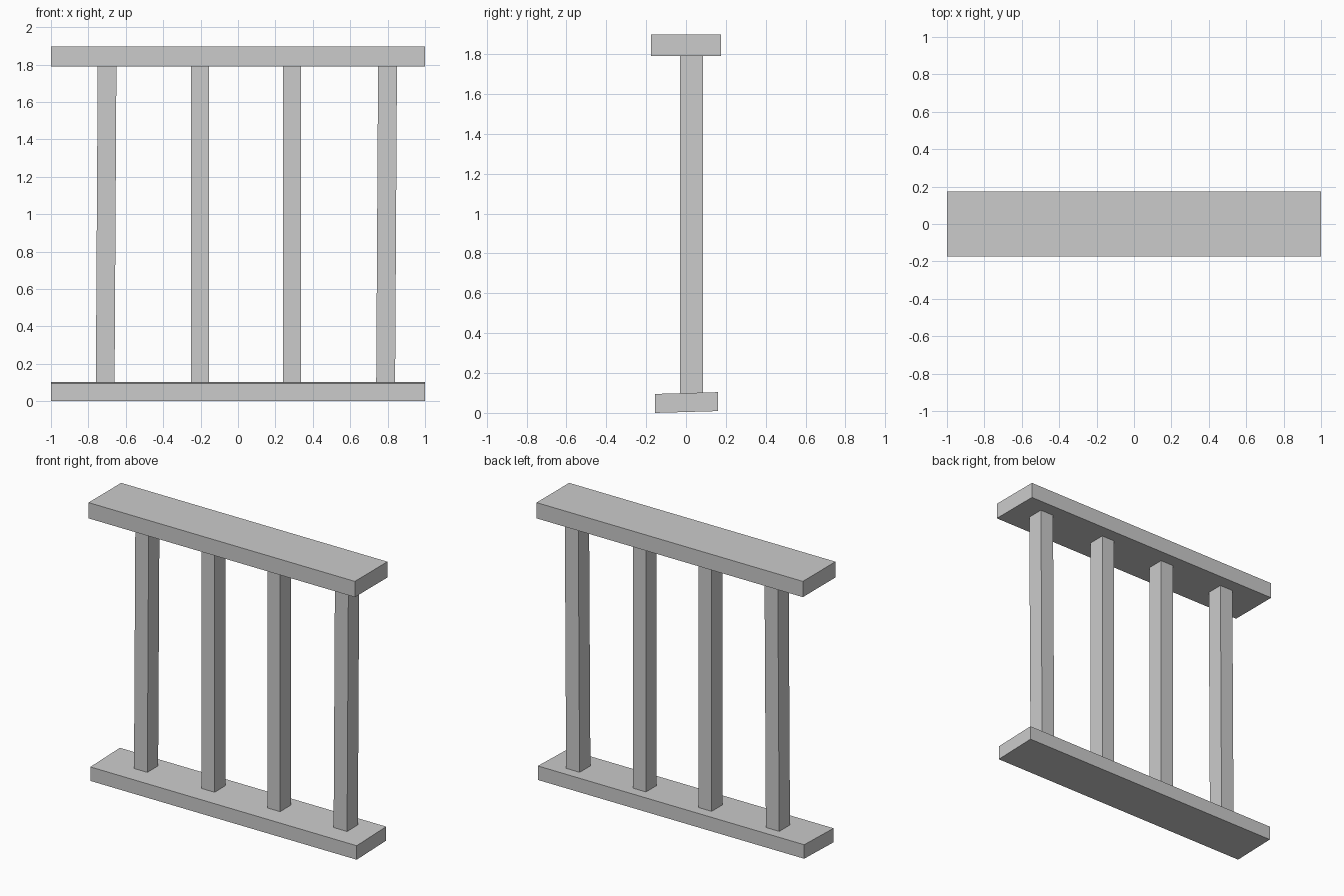
import bpy

if "Cube" in bpy.data.objects:
    bpy.data.objects.remove(bpy.data.objects["Cube"])


def block(name, x, y, z, lean=0.0, tilt=0.0):
    """Box from (min, max) ranges; lean shifts the top in x, tilt lifts the back edge in z."""
    verts = [(px + (lean if k else 0), py, pz + (tilt if j else 0))
             for k, pz in enumerate(z) for j, py in enumerate(y) for px in x]
    faces = [(0, 2, 3, 1), (4, 5, 7, 6), (0, 1, 5, 4),
             (2, 6, 7, 3), (0, 4, 6, 2), (1, 3, 7, 5)]
    mesh = bpy.data.meshes.new(name)
    mesh.from_pydata(verts, [], faces)
    mesh.update()
    obj = bpy.data.objects.new(name, mesh)
    bpy.context.collection.objects.link(obj)
    return obj


# Rails: wide handrail and slightly tilted base board
block("top_rail", (-1, 1), (-0.175, 0.175), (1.79, 1.897))
block("bottom_rail", (-1, 1), (-0.155, 0.161), (0.0, 0.095), tilt=0.009)

# Balusters: the outer two lean slightly
posts = [(-0.76, -0.66, 0.01), (-0.252, -0.155, 0.0),
         (0.241, 0.337, 0.0), (0.739, 0.84, 0.01)]
for i, (x0, x1, lean) in enumerate(posts, 1):
    block(f"baluster_{i}", (x0, x1), (-0.03, 0.086), (0.101, 1.79), lean=lean)
